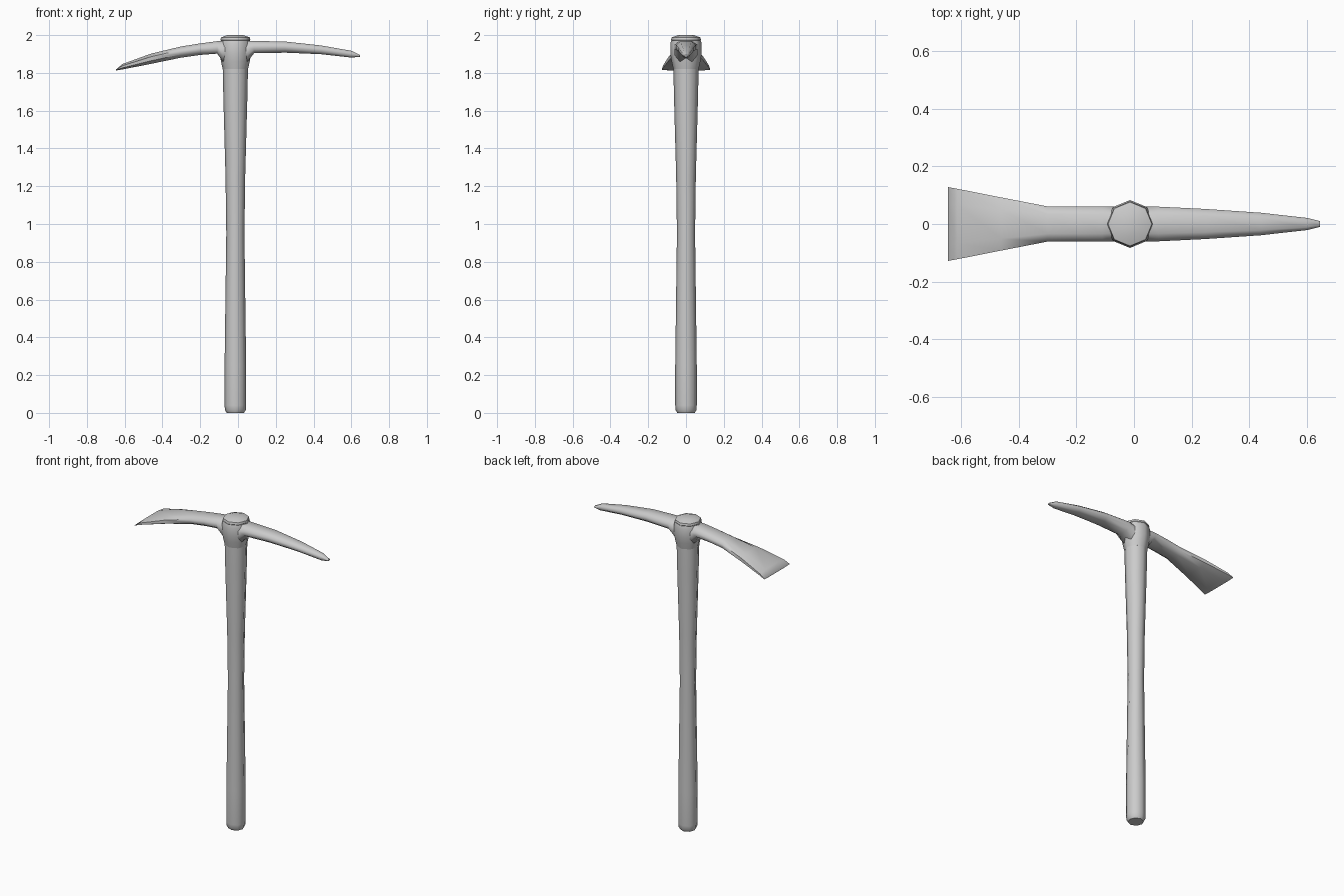
import bpy
import math

cube = bpy.data.objects.get("Cube")
if cube:
    bpy.data.objects.remove(cube, do_unlink=True)

gray = bpy.data.materials.new("plain_gray")
gray.use_nodes = True
gray.diffuse_color = (0.6, 0.6, 0.6, 1)
gray.node_tree.nodes["Principled BSDF"].inputs["Base Color"].default_value = (0.6, 0.6, 0.6, 1)

SIDES = 8
AXIS_X = -0.014


def loft(name, rings, angle):
    """Skin a list of equal-length point rings and cap both ends."""
    n = len(rings[0])
    verts = [p for ring in rings for p in ring]
    faces = [tuple(reversed(range(n))), tuple(range(len(verts) - n, len(verts)))]
    for r in range(len(rings) - 1):
        for i in range(n):
            j = (i + 1) % n
            faces.append((r * n + i, r * n + j, (r + 1) * n + j, (r + 1) * n + i))
    mesh = bpy.data.meshes.new(name)
    mesh.from_pydata(verts, [], faces)
    mesh.materials.append(gray)
    obj = bpy.data.objects.new(name, mesh)
    bpy.context.collection.objects.link(obj)
    bpy.ops.object.select_all(action="DESELECT")
    obj.select_set(True)
    bpy.context.view_layer.objects.active = obj
    bpy.ops.object.shade_smooth_by_angle(angle=math.radians(angle))
    return obj


def turned(name, profile, angle=50):
    """Eight-sided upright part from (radius, height) pairs."""
    turns = [math.tau * i / SIDES for i in range(SIDES)]
    rings = [[(AXIS_X + r * math.cos(a), r * math.sin(a), z) for a in turns]
             for r, z in profile]
    return loft(name, rings, angle)


def arm(name, stations):
    """Bar along x from (x, half width, bottom, top) stations."""
    section = [(1, -0.4), (1, 0.4), (0.55, 1), (-0.55, 1),
               (-1, 0.4), (-1, -0.4), (-0.55, -1), (0.55, -1)]
    rings = []
    for x, w, low, high in stations:
        mid, half = (low + high) / 2, (high - low) / 2
        rings.append([(x, w * u, mid + half * v) for u, v in section])
    return loft(name, rings, 60)


# Shaft, waisted in the middle and flared toward the head
turned("handle", [(0.046, 0), (0.055, 0.015), (0.057, 0.04), (0.057, 0.25),
                  (0.048, 0.95), (0.052, 1.25), (0.063, 1.65), (0.067, 1.83)])

# Socket around the shaft, and the shaft end showing above it
turned("head_collar", [(0.067, 1.82), (0.076, 1.86), (0.083, 1.9),
                       (0.083, 1.955), (0.078, 1.972)])
turned("handle_cap", [(0.07, 1.965), (0.079, 1.975), (0.076, 1.988), (0.042, 2.0)])

# Broad blade on one side, point on the other
arm("pick_head", [
    (-0.645, 0.128, 1.813, 1.819), (-0.612, 0.122, 1.818, 1.847),
    (-0.46, 0.092, 1.848, 1.902), (-0.3, 0.061, 1.881, 1.94),
    (-0.2, 0.061, 1.895, 1.956), (-0.11, 0.061, 1.902, 1.968),
    (-0.08, 0.06, 1.86, 1.97), (0.05, 0.06, 1.86, 1.97),
    (0.085, 0.06, 1.904, 1.969), (0.25, 0.052, 1.907, 1.966),
    (0.44, 0.039, 1.899, 1.945), (0.6, 0.021, 1.881, 1.917),
    (0.645, 0.01, 1.885, 1.895)])
